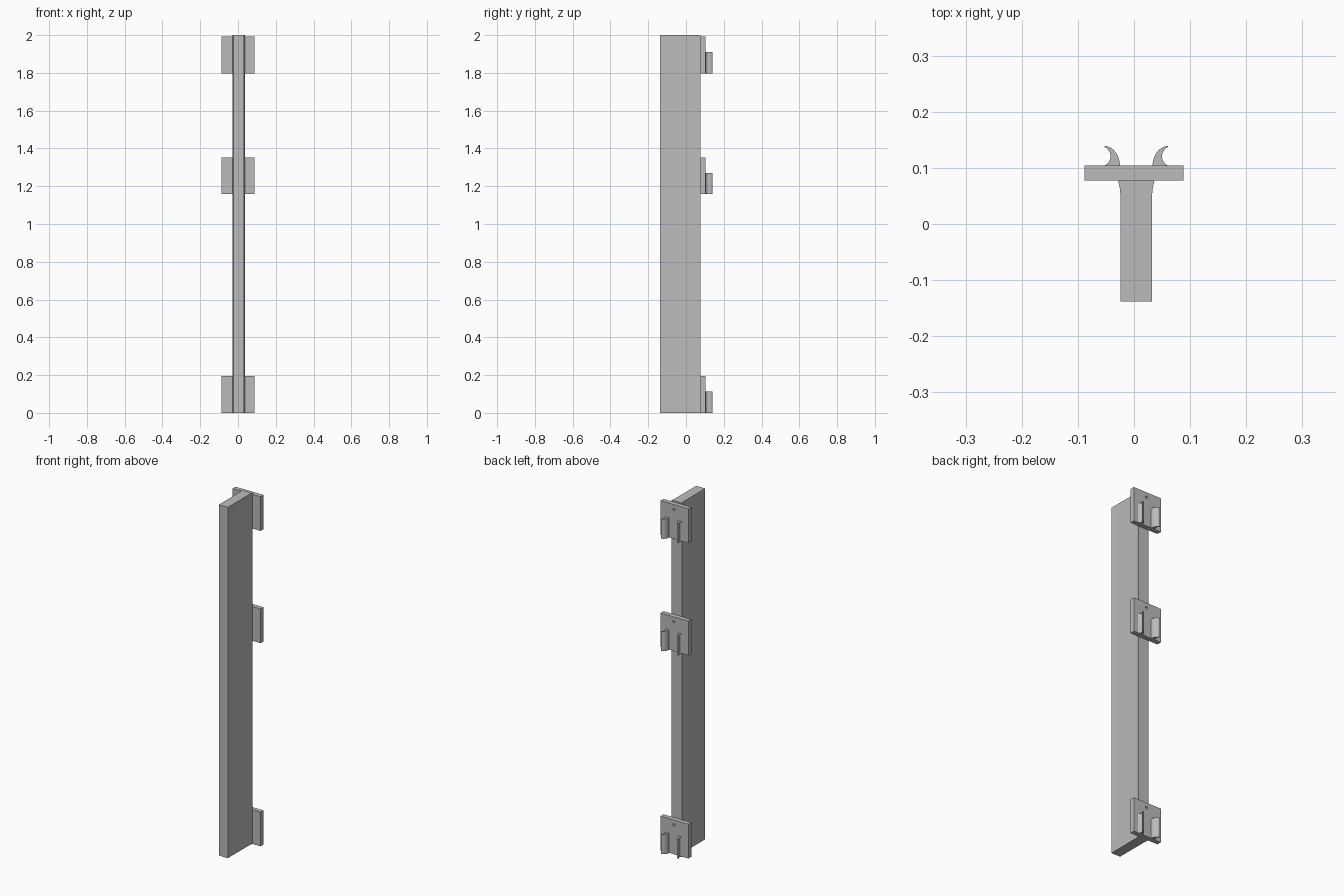
import bpy
from math import sin, cos, radians

cube = bpy.data.objects.get("Cube")
if cube:
    bpy.data.objects.remove(cube, do_unlink=True)

# Single plain grey material
grey = bpy.data.materials.new("plain_grey")
grey.use_nodes = True
colour = (0.5, 0.5, 0.5, 1)
grey.diffuse_color = colour
grey.node_tree.nodes["Principled BSDF"].inputs["Base Color"].default_value = colour

AXIS = 0.004             # centre line of the post and hooks
PLATE_HALF = 0.088
PLATE_FRONT, PLATE_BACK = 0.0775, 0.104
PLATE_HEIGHT, HOOK_HEIGHT = 0.195, 0.112


def extrude(name, profile, z0, z1):
    """Prism from a counter-clockwise outline in the ground plane."""
    n = len(profile)
    verts = [(x, y, z) for z in (z0, z1) for x, y in profile]
    faces = [tuple(reversed(range(n))), tuple(range(n, 2 * n))]
    faces += [(i, (i + 1) % n, n + (i + 1) % n, n + i) for i in range(n)]
    mesh = bpy.data.meshes.new(name)
    mesh.from_pydata(verts, [], faces)
    mesh.materials.append(grey)
    obj = bpy.data.objects.new(name, mesh)
    bpy.context.collection.objects.link(obj)
    return obj


def smooth(obj):
    bpy.ops.object.select_all(action='DESELECT')
    obj.select_set(True)
    bpy.context.view_layer.objects.active = obj
    bpy.ops.object.shade_smooth_by_angle(angle=radians(30))


def arc(cx, cy, rx, ry, a0, a1, steps):
    angles = [radians(a0 + (a1 - a0) * i / steps) for i in range(steps + 1)]
    return [(cx + rx * cos(a), cy + ry * sin(a)) for a in angles]


# Post, flaring slightly where it meets the plates
half = [(0.0285, -0.138), (0.0285, 0.055), (0.0295, 0.065), (0.0325, PLATE_FRONT)]
outline = [(AXIS + x, y) for x, y in half] + [(AXIS - x, y) for x, y in reversed(half)]
smooth(extrude("post", outline, 0, 2))

# Crescent hook outline, opening outwards towards +x
outer = arc(0.061, PLATE_BACK - 0.001, 0.028, 0.036, 90, 180, 12)
inner = arc(0.0665, 0.1205, 0.0165, 0.0175, 270, 114, 14)
hook = outer + inner

for level, base in (("lower", 0), ("middle", 1.158), ("upper", 1.798)):
    # Mounting plate
    plate = extrude(level + "_plate",
                    [(-PLATE_HALF, PLATE_FRONT), (PLATE_HALF, PLATE_FRONT),
                     (PLATE_HALF, PLATE_BACK), (-PLATE_HALF, PLATE_BACK)],
                    base, base + PLATE_HEIGHT)

    # Screw hole near the top of the plate
    bpy.ops.mesh.primitive_cylinder_add(
        vertices=20, radius=0.007, depth=0.08, rotation=(radians(90), 0, 0),
        location=(AXIS, PLATE_BACK, base + PLATE_HEIGHT - 0.028))
    cutter = bpy.context.object
    cutter.name = level + "_hole_cutter"
    cutter.data.materials.append(grey)
    cutter.hide_render = True
    cutter.display_type = 'WIRE'
    cut = plate.modifiers.new("screw_hole", 'BOOLEAN')
    cut.operation, cut.object, cut.solver = 'DIFFERENCE', cutter, 'EXACT'
    cutter.hide_set(True)

    # Pair of mirrored hooks, flush with the bottom of the plate
    left = [(AXIS + x - 0.0, y) for x, y in hook]
    right = [(AXIS - x, y) for x, y in hook]
    shapes = (("left", list(reversed(left))), ("right", right))
    for side, shape in shapes:
        shift = -0.004 if side == "left" else 0.004
        area = sum(a[0] * b[1] - b[0] * a[1] for a, b in zip(shape, shape[1:] + shape[:1]))
        if area < 0:
            shape = shape[::-1]
        smooth(extrude(f"{level}_{side}_hook",
                       [(x + shift, y) for x, y in shape], base, base + HOOK_HEIGHT))
